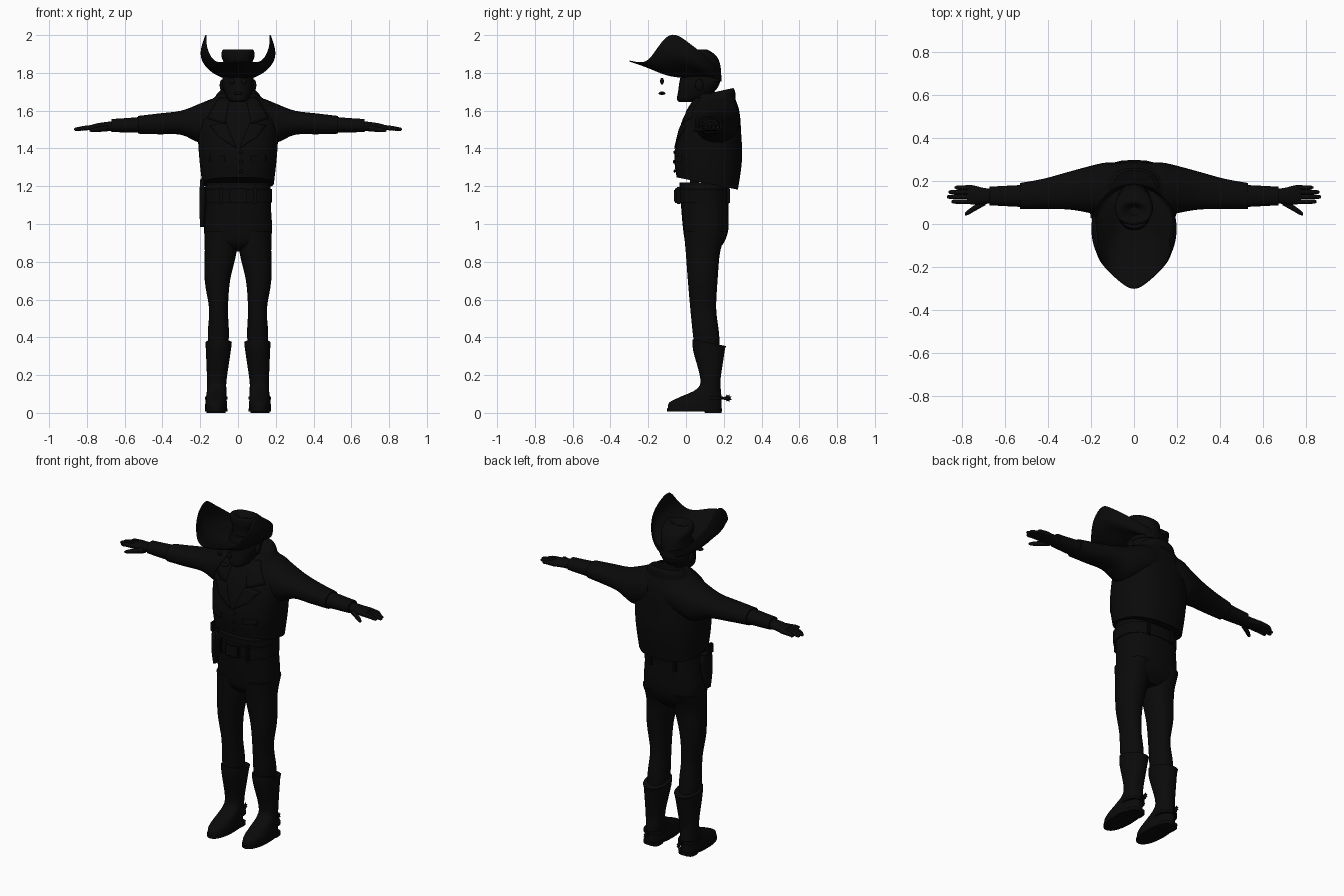
import bpy, bmesh, math
from mathutils import Vector

cube = bpy.data.objects.get("Cube")
if cube:
    bpy.data.objects.remove(cube)

black = bpy.data.materials.new("near black")
black.use_nodes = True
shade = (0.003, 0.003, 0.003, 1)
black.diffuse_color = shade
black.node_tree.nodes["Principled BSDF"].inputs["Base Color"].default_value = shade
made = []


def finish(name, bm, mirror=False, thick=0, subdiv=0):
    bmesh.ops.recalc_face_normals(bm, faces=bm.faces)
    mesh = bpy.data.meshes.new(name)
    bm.to_mesh(mesh)
    bm.free()
    mesh.materials.append(black)
    ob = bpy.data.objects.new(name, mesh)
    bpy.context.collection.objects.link(ob)
    if mirror:
        ob.modifiers.new("Mirror", 'MIRROR').merge_threshold = 0.0001
    if subdiv:
        ob.modifiers.new("Subdivision", 'SUBSURF').levels = subdiv
        ob.modifiers["Subdivision"].render_levels = subdiv
    if thick:
        ob.modifiers.new("Thickness", 'SOLIDIFY').thickness = thick
    made.append(ob)
    return ob


def smooth(rings, steps=4):
    """Catmull-Rom interpolation between cross-sections."""
    out = []
    for i in range(len(rings) - 1):
        p = [Vector(rings[max(0, min(len(rings) - 1, i + k))]) for k in (-1, 0, 1, 2)]
        for s in range(steps):
            t = s / steps
            out.append(p[1] + (p[2] - p[0]) * t / 2
                       + (p[0] * 2 - p[1] * 5 + p[2] * 4 - p[3]) * t * t / 2
                       + (p[1] * 3 - p[0] - p[2] * 3 + p[3]) * t ** 3 / 2)
    return out + [Vector(rings[-1])]


def loft(name, rings, axis='Z', mirror=False, power=2.2, sides=28, steps=4, bend=None):
    """Ring: position, centre, half width, low, high (x and y for Z; y and z for X)."""
    bm, loops = bmesh.new(), []
    for pos, c, r, lo, hi in smooth(rings, steps):
        loop = []
        for k in range(sides):
            a = 2 * math.pi * k / sides
            ca, sa = math.cos(a), math.sin(a)
            u = c + r * math.copysign(abs(ca) ** (2 / power), ca)
            v = (lo + hi) / 2 + (hi - lo) / 2 * math.copysign(abs(sa) ** (2 / power), sa)
            co = Vector((u, v, pos) if axis == 'Z' else (pos, u, v))
            loop.append(bm.verts.new(bend(co) if bend else co))
        loops.append(loop)
    for a, b in zip(loops, loops[1:]):
        for k in range(sides):
            j = (k + 1) % sides
            bm.faces.new((a[k], a[j], b[j], b[k]))
    bm.faces.new(loops[0])
    bm.faces.new(loops[-1])
    return finish(name, bm, mirror)


def ball(name, centre, size, mirror=False):
    bm = bmesh.new()
    bmesh.ops.create_uvsphere(bm, u_segments=20, v_segments=12, radius=1)
    for v in bm.verts:
        v.co = Vector(centre) + Vector(a * b for a, b in zip(v.co, size))
    return finish(name, bm, mirror)


def box(name, centre, size, mirror=False):
    bm = bmesh.new()
    bmesh.ops.create_cube(bm, size=1)
    for v in bm.verts:
        v.co = Vector(centre) + Vector(a * b for a, b in zip(v.co, size))
    bmesh.ops.bevel(bm, geom=bm.edges[:], offset=min(size) / 4, segments=2, affect='EDGES')
    return finish(name, bm, mirror)


# Jacket body, hem lower at the back
def hem(co):
    co.z -= 0.2 * (co.y - 0.11) * max(0, min(1, (1.36 - co.z) / 0.14))
    return co


jacket = [(1.215, 0, .19, -.05, .275), (1.35, 0, .205, -.062, .297), (1.48, 0, .212, -.04, .292),
          (1.58, 0, .2, -.005, .285), (1.64, 0, .16, .03, .27), (1.69, 0, .1, .07, .245)]
loft("jacket_body", jacket, power=2.4, bend=hem)
loft("sleeves", [(.06, .16, .125, 1.46, 1.675), (.13, .16, .125, 1.45, 1.665),
                 (.2, .16, .11, 1.43, 1.638), (.3, .155, .088, 1.472, 1.6),
                 (.42, .14, .07, 1.475, 1.585), (.53, .13, .06, 1.478, 1.572)], 'X', True)
loft("shirt_cuffs", [(.5, .13, .052, 1.483, 1.568), (.6, .13, .047, 1.485, 1.56),
                     (.67, .13, .043, 1.487, 1.556)], 'X', True)


# Lapels, pocket flaps and buttons follow the front of the jacket
def front(x, z):
    _, _, r, lo, hi = min(smooth(jacket, 12), key=lambda ring: abs(ring[0] - z))
    return (lo + hi) / 2 - (hi - lo) / 2 * max(0, 1 - min(1, abs(x / r)) ** 2.4) ** (1 / 2.4)


def plate(name, outline):
    bm = bmesh.new()
    bm.faces.new([bm.verts.new((x, 0, z)) for x, z in outline])
    bmesh.ops.subdivide_edges(bm, edges=bm.edges[:], cuts=5, use_grid_fill=True)
    for v in bm.verts:
        v.co.y = front(v.co.x, v.co.z) - 0.005
    return finish(name, bm, True, 0.009)


plate("upper_lapels", [(.045, 1.67), (.1, 1.67), (.165, 1.56), (.07, 1.53)])
plate("lower_lapels", [(.065, 1.54), (.15, 1.52), (.1, 1.46), (.008, 1.4)])
plate("pocket_flaps", [(.07, 1.36), (.15, 1.36), (.15, 1.33), (.07, 1.33)])
for i in range(3):
    z = 1.38 - i * 0.05
    ball(f"button_{i + 1}", (.015, front(0, z) - 0.002, z), (.009, .006, .009))
loft("collar", [(1.64, 0, .135, .04, .262), (1.68, 0, .115, .08, .26), (1.7, 0, .095, .1, .25)],
     bend=lambda co: Vector((co.x, co.y, co.z + (co.y - .16) * .22)))

# Hands
loft("palms", [(.65, .13, .032, 1.49, 1.545), (.7, .13, .038, 1.492, 1.54),
               (.75, .135, .045, 1.492, 1.532), (.775, .137, .04, 1.495, 1.525)], 'X', True)
for finger, y, tip in (("index", .104, .848), ("middle", .126, .868),
                       ("ring", .148, .86), ("little", .169, .832)):
    loft(finger + "_fingers", [(.75, y, .011, 1.497, 1.526), (.81, y, .0105, 1.496, 1.52),
                               (tip - .01, y, .009, 1.493, 1.511), (tip, y, .004, 1.498, 1.505)],
         'X', True, sides=12)
loft("thumbs", [(.69, .105, .018, 1.49, 1.525), (.73, .08, .015, 1.488, 1.516),
                (.77, .054, .012, 1.486, 1.508), (.785, .045, .005, 1.491, 1.5)], 'X', True, sides=12)

# Trousers
loft("trouser_hips", [(.855, 0, .11, .05, .16), (.9, 0, .165, 0, .2), (.97, 0, .18, -.015, .224),
                      (1.08, 0, .175, -.025, .225), (1.22, 0, .17, -.035, .22)], power=2.4)
loft("trouser_legs", [(.96, .093, .086, -.012, .22), (.86, .091, .085, -.002, .182),
                      (.7, .109, .067, .01, .167), (.55, .103, .05, .023, .16),
                      (.42, .104, .056, .036, .175), (.32, .105, .05, .05, .18)], mirror=True)

# Belt with buckle, loops and holster
loft("belt", [(1.115, 0, .18, -.045, .228), (1.185, 0, .18, -.048, .228)], power=2.4, steps=1)
box("buckle", (0, -.052, 1.15), (.09, .025, .075))
box("front_belt_loops", (.09, -.038, 1.15), (.022, .03, .09), True)
box("back_belt_loops", (.08, .222, 1.15), (.022, .02, .085), True)
loft("holster", [(.985, -.19, .01, .04, .085), (1.06, -.188, .016, .025, .11),
                 (1.15, -.185, .02, .02, .125), (1.195, -.187, .016, .035, .12)])
box("pistol_grip", (-.19, .045, 1.21), (.022, .045, .06))

# Boots with soles, heels and spurs
loft("boots", [(0.39, .103, .07, .035, .212), (.33, .104, .066, .038, .205),
               (.18, .112, .052, .076, .183), (.125, .113, .051, .055, .184),
               (.085, .115, .054, -.03, .188), (.055, .116, .057, -.088, .189),
               (.02, .116, .058, -.097, .189)], mirror=True,
     bend=lambda co: Vector((co.x, co.y, co.z - max(0, co.z - .34) * (co.y - .03) * 4)))
loft("soles", [(.008, .116, .06, -.1, .19), (.024, .116, .06, -.1, .19)], mirror=True, steps=1)
loft("heels", [(0, .116, .05, .1, .187), (.02, .116, .052, .09, .19)], mirror=True, power=3, steps=1)
loft("spur_straps", [(.07, .115, .06, .06, .195), (.087, .115, .058, .06, .195)], mirror=True, steps=1)
box("spur_shanks", (.115, .205, .078), (.012, .035, .012), True)
bm = bmesh.new()
star = []
for k in range(16):
    radius = 0.022 if k % 2 else 0.013
    a = math.pi * k / 8
    star.append(bm.verts.new((.113, .222 + radius * math.cos(a), .078 + radius * math.sin(a))))
bm.faces.new(star)
finish("spur_wheels", bm, True, 0.006)

# Head, neck and small facial parts
loft("neck", [(1.56, 0, .07, .06, .2), (1.7, 0, .06, .04, .17)])
loft("head", [(1.645, 0, .035, -.035, .06), (1.66, 0, .055, -.048, .1), (1.7, 0, .075, -.042, .15),
              (1.75, 0, .084, -.035, .18), (1.82, 0, .075, -.02, .175)])
ball("eyes", (.032, -.127, 1.756), (.014, .01, .018), True)
ball("mouth", (0, -.127, 1.692), (.025, .018, .009))
ball("ears", (.085, .07, 1.735), (.012, .022, .03), True)

# Hat crown with a dented top
loft("hat_crown", [(1.755, 0, .085, -.015, .188), (1.84, 0, .074, 0, .182), (1.89, 0, .088, -.005, .16),
                   (1.922, 0, .08, 0, .115), (1.92, 0, .055, .02, .095), (1.895, 0, .02, .04, .08)])

# Hat brim: sides curled upward, long front
edge = [(0, -.32, 1.865), (.075, -.262, 1.85), (.135, -.205, 1.85), (.18, -.145, 1.945),
        (.165, -.075, 2.028), (.188, .02, 1.955), (.17, .1, 1.895), (.1, .175, 1.82), (0, .192, 1.79)]
middle = [(0, -.2, 1.828), (.06, -.19, 1.823), (.125, -.15, 1.81), (.2, -.1, 1.88),
          (.22, -.05, 1.895), (.212, .03, 1.865), (.165, .11, 1.82), (.09, .168, 1.785), (0, .186, 1.77)]
inner = [(.07 * math.sin(math.pi * k / 8), .09 - .09 * math.cos(math.pi * k / 8), 1.775)
         for k in range(9)]
sag = [(Vector(a) + Vector(b)) / 2 - Vector((0, 0, .022)) for a, b in zip(middle, inner)]
bm = bmesh.new()
rows = [[bm.verts.new(p) for p in row] for row in (edge, middle, sag, inner)]
for a, b in zip(rows, rows[1:]):
    for k in range(8):
        bm.faces.new((a[k], a[k + 1], b[k + 1], b[k]))
finish("hat_brim", bm, True, 0.006, 3)

# Smooth shading with sharp edges kept
bpy.ops.object.select_all(action='DESELECT')
for ob in made:
    ob.select_set(True)
bpy.context.view_layer.objects.active = made[0]
bpy.ops.object.shade_smooth_by_angle(angle=math.radians(40))
